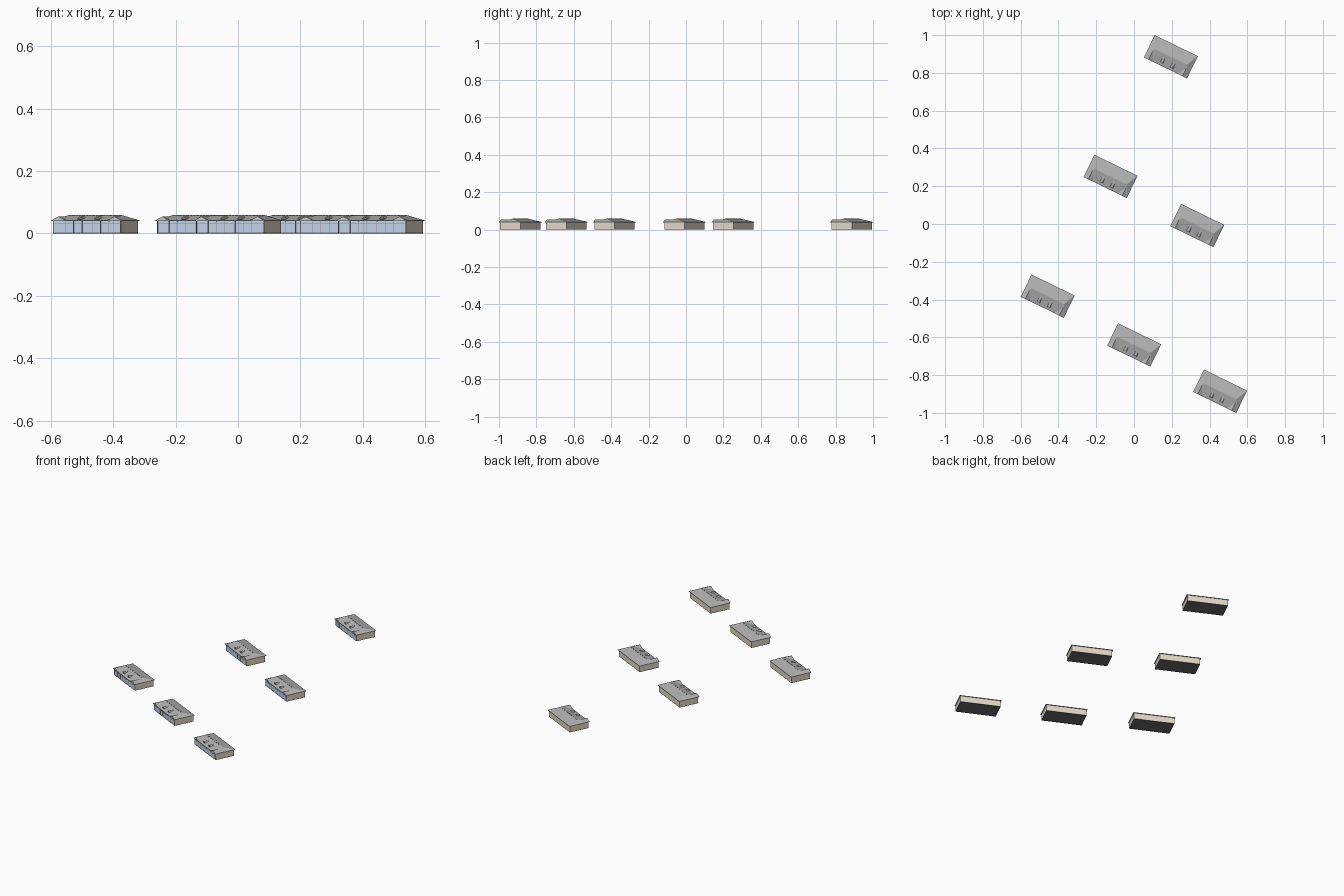
import bpy, math
from mathutils import Matrix, Vector

if "Cube" in bpy.data.objects:
    bpy.data.objects.remove(bpy.data.objects["Cube"])

L, D = 0.127, 0.0655          # half length / half depth of the roof
EAVE, RIDGE = 0.041, 0.058    # roof heights
OVER = 0.005                  # eave overhang
SLOPE = (RIDGE - EAVE) / D
WL, WD = L - OVER, D - OVER   # half size of the walls


def material(name, col):
    m = bpy.data.materials.new(name)
    m.diffuse_color = (*col, 1)
    m.use_nodes = True
    m.node_tree.nodes["Principled BSDF"].inputs["Base Color"].default_value = m.diffuse_color
    return m


beige = material("render_beige", (0.78, 0.70, 0.58))
blue = material("glass_blue", (0.55, 0.68, 0.85))
brown = material("timber_brown", (0.36, 0.30, 0.25))
grey = material("roof_grey", (0.45, 0.45, 0.45))
dark = material("dark_grey", (0.15, 0.15, 0.16))
pale = material("gable_pale", (0.66, 0.66, 0.64))


class Part:
    """Collects simple solids into one shared mesh."""
    def __init__(self, name, mat):
        self.name, self.mat, self.v, self.f = name, mat, [], []

    def add(self, verts, faces):
        n = len(self.v)
        self.v += verts
        self.f += [[i + n for i in f] for f in faces]

    def box(self, x0, x1, y0, y1, z0, z1):
        self.prism([(x0, z0), (x1, z0), (x1, z1), (x0, z1)], [y0] * 4, [y1] * 4)

    def prism(self, profile, front, back):
        # x-z profile swept in y; each point has its own front/back y
        n = len(profile)
        verts = [(x, y, z) for (x, z), y in zip(profile, front)]
        verts += [(x, y, z) for (x, z), y in zip(profile, back)]
        faces = [list(range(n)), list(range(2 * n - 1, n - 1, -1))]
        faces += [[i, i + n, (i + 1) % n + n, (i + 1) % n] for i in range(n)]
        self.add(verts, faces)

    def mesh(self):
        me = bpy.data.meshes.new(self.name)
        me.from_pydata(self.v, [], self.f)
        me.materials.append(self.mat)
        return me


def roof_y(z):
    # y where the front slope reaches height z
    return -D + (z - EAVE) / SLOPE


floor = Part("floor_slab", dark)
floor.box(-WL, WL, -WD, WD, 0, 0.002)

walls = Part("walls", beige)
walls.box(-WL, WL, -WD, WD, 0.002, EAVE - 0.001)

# hipped main roof with a thin eave edge
roof = Part("main_roof", grey)
h, t = L - 0.031, EAVE - 0.002
roof.add([(-L, -D, t), (L, -D, t), (L, D, t), (-L, D, t),
          (-L, -D, EAVE), (L, -D, EAVE), (L, D, EAVE), (-L, D, EAVE),
          (-h, 0, RIDGE), (h, 0, RIDGE)],
         [[3, 2, 1, 0], [0, 1, 5, 4], [1, 2, 6, 5], [2, 3, 7, 6], [3, 0, 4, 7],
          [4, 5, 9, 8], [5, 6, 9], [6, 7, 8, 9], [7, 4, 8]])
for i in range(16):           # ridge tiles
    x = -h + 2 * h * i / 16
    roof.box(x + 0.001, x + 0.010, -0.0015, 0.0015, RIDGE - 0.002, RIDGE + 0.0008)

# glazed front with posts, transom and sill
glass = Part("front_glazing", blue)
glass.box(-WL + 0.003, WL - 0.003, -WD - 0.0006, -WD + 0.001, 0.003, EAVE - 0.003)
frame = Part("front_frame", brown)
for u in (-0.119, -0.078, -0.048, -0.018, 0.018, 0.048, 0.078, 0.119):
    frame.box(u - 0.0009, u + 0.0009, -WD - 0.0014, -WD, 0.002, EAVE - 0.002)
frame.box(-WL, WL, -WD - 0.0012, -WD, 0.030, 0.0312)
frame.box(-WL, WL, -WD - 0.0012, -WD, 0.002, 0.0032)

# a small gable at each end of the front, running back into the roof
gables = Part("front_gables", grey)
pediments = Part("gable_pediments", pale)
peak, half = 0.054, 0.027
for s in (-1, 1):
    c = s * (L - half)
    gables.prism([(c - half, EAVE), (c + half, EAVE), (c, peak)],
                 [-D] * 3, [-D + 0.001, -D + 0.001, roof_y(peak)])
    k = 0.85
    pediments.prism([(c - half * k, EAVE), (c + half * k, EAVE),
                     (c, EAVE + (peak - EAVE) * k)],
                    [-D - 0.0004] * 3, [-D + 0.0005] * 3)

# two rounded dormers tapering into the slope
dormers = Part("round_dormers", grey)
windows = Part("dormer_windows", dark)
fy, r = -0.050, 0.009
base = EAVE + (fy + D) * SLOPE
for c in (-0.030, 0.030):
    def arc(rad):
        return [(c + rad * math.cos(math.pi * i / 10),
                 base + rad * math.sin(math.pi * i / 10)) for i in range(11)]
    p = arc(r)
    dormers.prism(p, [fy] * 11, [roof_y(z) + 0.0005 for x, z in p])
    windows.prism(arc(r * 0.8), [fy - 0.0004] * 11, [fy + 0.0004] * 11)

parts = [(p.name, p.mesh()) for p in
         (floor, walls, roof, glass, frame, gables, pediments, dormers, windows)]

# six identical houses, all turned the same way
turn = Matrix.Rotation(math.radians(-26), 4, 'Z')
places = [(0.195, 0.8855), (-0.124, 0.252), (0.335, -0.008),
          (-0.457, -0.382), (0.001, -0.640), (0.456, -0.8855)]
for n, (x, y) in enumerate(places, 1):
    for name, me in parts:
        ob = bpy.data.objects.new(f"house_{n}_{name}", me)
        ob.matrix_world = Matrix.Translation(Vector((x, y, 0))) @ turn
        bpy.context.collection.objects.link(ob)
